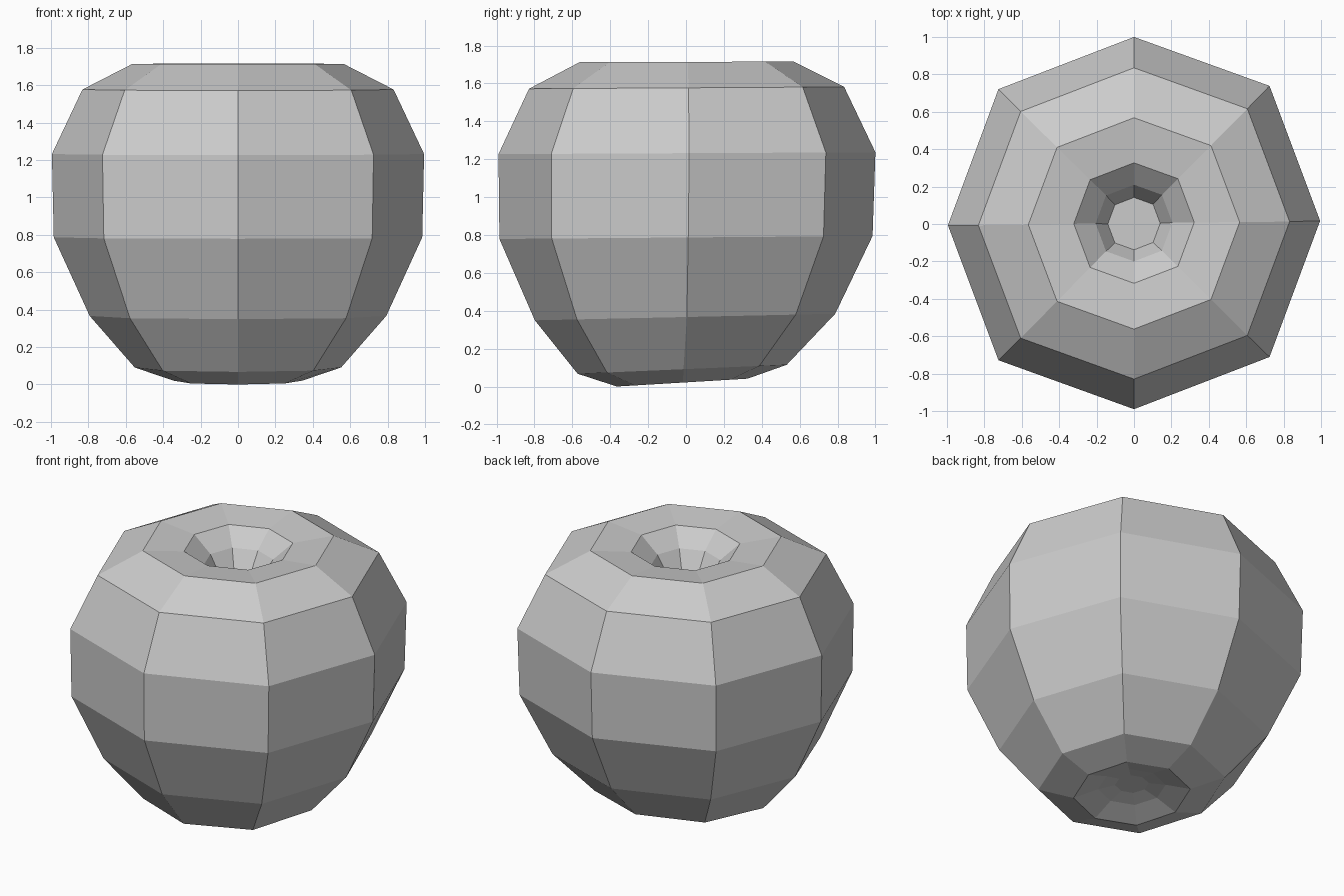
import bpy, bmesh, math

if "Cube" in bpy.data.objects:
    bpy.data.objects.remove(bpy.data.objects["Cube"])

# Lathe-like profile: radius, height, tilt (height gain per unit y), y offset
profile = [
    (0.10, 0.090, 0.03, -0.02),    # underside dimple
    (0.20, 0.070, 0.04, -0.02),
    (0.345, 0.025, 0.06, -0.02),   # foot rim
    (0.552, 0.095, 0.043, -0.02),
    (0.793, 0.370, 0.022, -0.005),
    (0.985, 0.790, 0.008, 0.0),
    (0.995, 1.235, 0.005, 0.005),
    (0.832, 1.580, 0.006, 0.003),
    (0.565, 1.717, 0.003, 0.003),  # top rim
    (0.322, 1.690, 0.0, 0.005),    # stem dimple
    (0.205, 1.590, 0.0, 0.005),
    (0.140, 1.480, 0.0, 0.002),
]
SIDES = 8

bm = bmesh.new()
rings = []
for r, z, tilt, oy in profile:
    ring = []
    for i in range(SIDES):
        a = 2 * math.pi * i / SIDES
        rr = r * (1.03 if i % 2 else 1.0)   # diagonal corners bulge slightly
        x = rr * math.cos(a)
        y = rr * math.sin(a) + 0.012 * x + oy
        ring.append(bm.verts.new((x, y, z + tilt * y)))
    rings.append(ring)

# Side bands and end caps
for lo, hi in zip(rings, rings[1:]):
    for i in range(SIDES):
        j = (i + 1) % SIDES
        bm.faces.new((lo[i], lo[j], hi[j], hi[i]))
bm.faces.new(rings[0][::-1])
bm.faces.new(rings[-1])
bmesh.ops.recalc_face_normals(bm, faces=bm.faces[:])

# Rest on the ground
low = min(v.co.z for v in bm.verts)
for v in bm.verts:
    v.co.z -= low

mesh = bpy.data.meshes.new("apple_body")
bm.to_mesh(mesh)
bm.free()
obj = bpy.data.objects.new("apple_body", mesh)
bpy.context.collection.objects.link(obj)
